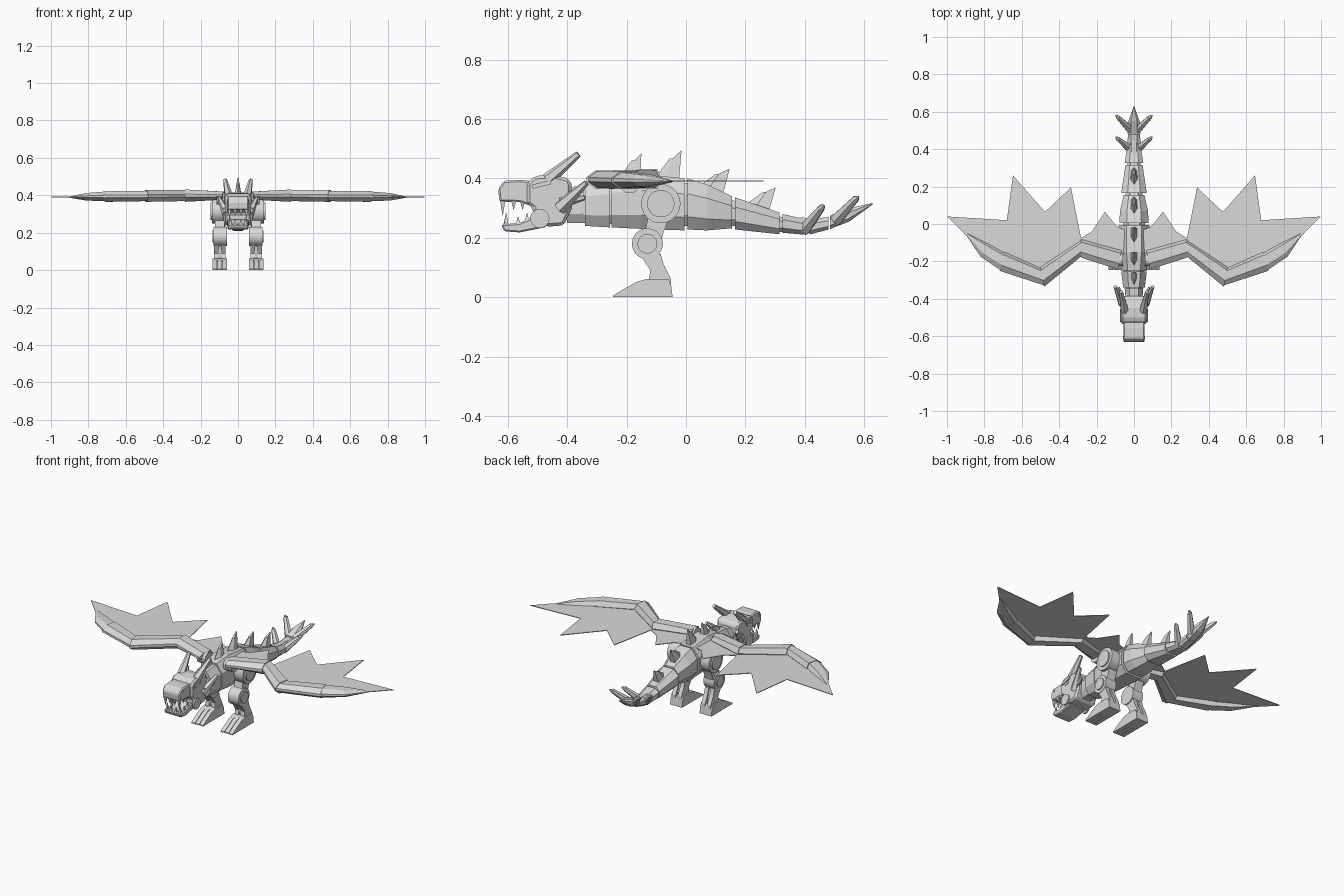
import bpy, bmesh, math
from mathutils import Vector

cube = bpy.data.objects.get("Cube")
if cube:
    bpy.data.objects.remove(cube, do_unlink=True)

grey = bpy.data.materials.new("light_grey")
grey.use_nodes = True
colour = (0.7, 0.7, 0.7, 1)
grey.diffuse_color = colour
grey.node_tree.nodes["Principled BSDF"].inputs["Base Color"].default_value = colour


def finish(name, bm, mirror=False, smooth=False, bevel=0):
    bmesh.ops.recalc_face_normals(bm, faces=bm.faces)
    mesh = bpy.data.meshes.new(name)
    bm.to_mesh(mesh)
    bm.free()
    mesh.materials.append(grey)
    ob = bpy.data.objects.new(name, mesh)
    bpy.context.collection.objects.link(ob)
    if bevel:
        mod = ob.modifiers.new("bevel", 'BEVEL')
        mod.width, mod.segments = bevel, 1
    if mirror:
        ob.modifiers.new("mirror", 'MIRROR').use_mirror_merge = False
    if smooth:
        bpy.ops.object.select_all(action='DESELECT')
        ob.select_set(True)
        bpy.context.view_layer.objects.active = ob
        bpy.ops.object.shade_smooth_by_angle()
    return ob


def loft(name, rings, **kw):
    """Skin a list of equal-length point rings and cap both ends."""
    bm = bmesh.new()
    rows = [[bm.verts.new(p) for p in ring] for ring in rings]
    n = len(rows[0])
    for a, b in zip(rows, rows[1:]):
        for i in range(n):
            j = (i + 1) % n
            bm.faces.new((a[i], a[j], b[j], b[i]))
    bm.faces.new(rows[0])
    bm.faces.new(rows[-1])
    return finish(name, bm, **kw)


def prism(name, profile, x0, x1, **kw):
    """Extrude a (y, z) side profile across x."""
    return loft(name, [[(x, y, z) for y, z in profile] for x in (x0, x1)], **kw)


def beam(name, a, b, r0, r1, sides=6, **kw):
    a, b = Vector(a), Vector(b)
    q = (b - a).to_track_quat('Z', 'Y')
    turn = [2 * math.pi * (i + 0.5) / sides for i in range(sides)]
    rings = [[c + q @ Vector((r * math.cos(t), r * math.sin(t), 0)) for t in turn]
             for c, r in ((a, r0), (b, r1))]
    return loft(name, rings, **kw)


def disc(name, x0, x1, y, z, r, **kw):
    return beam(name, (x0, y, z), (x1, y, z), r, r, 32, smooth=True, **kw)


def oct_ring(y, w, lo, hi, shear=0.0):
    """Chamfered body cross-section at depth y."""
    h, m = (hi - lo) / 2, (hi + lo) / 2
    pts = [(1, .4), (.5, 1), (-.5, 1), (-1, .4), (-1, -.5), (-.6, -1), (.6, -1), (1, -.5)]
    return [(w * u, y + shear * v, m + h * v) for u, v in pts]


def segment(name, *rings):
    return loft(name, [oct_ring(*r) for r in rings])


# Neck, body and tail: separate armoured segments over a thin core
segment("neck_collar", (-.40, .045, .25, .37), (-.345, .05, .25, .375))
segment("neck_segment", (-.34, .058, .24, .385), (-.255, .068, .235, .395))
segment("body", (-.25, .068, .235, .40), (-.15, .08, .23, .415), (-.005, .083, .225, .40))
segment("tail_segment_1", (.005, .078, .228, .40), (.07, .075, .225, .38), (.155, .055, .232, .34))
segment("tail_segment_2", (.165, .068, .228, .336), (.315, .046, .212, .285))
segment("tail_segment_3", (.325, .05, .217, .28), (.405, .038, .21, .262))
segment("tail_segment_4", (.415, .036, .211, .262), (.48, .032, .228, .27))
segment("tail_core", (-.36, .045, .25, .36), (0, .06, .24, .385), (.16, .045, .24, .325),
        (.32, .035, .22, .27), (.48, .022, .23, .265))
segment("tail_tip", (.485, .034, .23, .275), (.55, .03, .255, .30), (.628, .002, .312, .317))

# Tail barbs
for name, a, b in (("front", (.02, .40, .23), (.085, .455, .30)),
                   ("rear", (.02, .505, .26), (.085, .57, .33))):
    beam("tail_barb_" + name, a, b, .022, .013, mirror=True)
    beam("tail_barb_tip_" + name, b, Vector(b) + Vector((.012, .01, .008)), .013, .004, mirror=True)

# Dorsal fins: front base, back base, base height at each, swept tip
fins = [(-.34, -.27, .375, .38, -.255, .427), (-.225, -.155, .40, .40, -.15, .485),
        (-.105, -.025, .40, .39, -.015, .495), (.045, .12, .375, .345, .147, .433),
        (.205, .275, .315, .29, .302, .37)]
for i, (y0, y1, z0, z1, yt, zt) in enumerate(fins):
    my, mz = y0 + (yt - y0) * .55, z0 + (zt - z0) * .7
    base = [(0, y0, z0), (.02, y0 + .03, z0 - .01), (.02, y1, z1 - .015),
            (-.02, y1, z1 - .015), (-.02, y0 + .03, z0 - .01)]
    top = [(0, my, mz), (.007, my + .01, mz), (.003, yt, zt), (-.003, yt, zt), (-.007, my + .01, mz)]
    loft("dorsal_fin_%d" % (i + 1), [base, top])

# Head: skull, snout and lower jaw
prism("skull", [(-.535, .385), (-.51, .408), (-.45, .412), (-.395, .40), (-.385, .38),
                (-.385, .30), (-.41, .242), (-.47, .237), (-.515, .262), (-.515, .30),
                (-.535, .315)], -.07, .07, bevel=.01)
prism("snout", [(-.632, .365), (-.612, .392), (-.56, .395), (-.51, .39), (-.50, .30),
                (-.56, .32), (-.628, .322)], -.057, .057, bevel=.006)
prism("lower_jaw", [(-.622, .245), (-.612, .222), (-.56, .218), (-.47, .236), (-.48, .285),
                    (-.52, .268), (-.56, .25)], -.055, .055, bevel=.005)
disc("jaw_hinge", .066, .076, -.492, .265, .032, mirror=True)
prism("brow", [(-.52, .378), (-.455, .395), (-.455, .38), (-.515, .365)], .066, .076, mirror=True)
prism("eye", [(-.508, .362), (-.465, .374), (-.472, .356), (-.495, .353)], .066, .073, mirror=True)
prism("nostril", [(-.615, .375), (-.60, .38), (-.60, .365)], .055, .06, mirror=True)

# Teeth along the mouth sides and across the front
for y, size in ((-.617, .05), (-.58, .03), (-.55, .03)):
    beam("upper_tooth", (.045, y, .325), (.045, y, .325 - size), .012, .001, 4, mirror=True)
for y, size in ((-.605, .045), (-.565, .032), (-.535, .028)):
    z = .24 if y < -.55 else .255
    beam("lower_tooth", (.042, y, z), (.042, y, z + size), .012, .001, 4, mirror=True)
beam("front_upper_tooth", (.016, -.617, .325), (.016, -.617, .288), .012, .001, 4, mirror=True)
beam("front_lower_tooth", (.016, -.607, .24), (.016, -.607, .275), .012, .001, 4, mirror=True)

# Horns and swept cheek spikes
beam("horn", (.05, -.465, .395), (.069, -.362, .482), .024, .011, mirror=True)
beam("cheek_spike", (.06, -.425, .30), (.10, -.335, .385), .026, .01, mirror=True)
beam("lower_cheek_spike", (.06, -.42, .32), (.082, -.34, .335), .022, .008, mirror=True)

# Wing bones: each joint is back edge, front edge, half height and centre height
joints = [((.065, -.135), (.085, -.25), .024, .398), ((.283, -.082), (.283, -.18), .033, .398),
          ((.50, -.23), (.48, -.335), .031, .396), ((.69, -.15), (.718, -.25), .029, .394),
          ((.79, -.10), (.82, -.175), .02, .392), ((.905, -.043), (.908, -.045), .002, .39)]


def wing_ring(back, front, h, z, scale=1.0):
    b, f = Vector(back), Vector(front)
    spots = [(0, 0), (.15, 1), (.7, 1), (1, .25), (1, -.25), (.7, -1), (.15, -1)]
    return [(*(b.lerp(f, .5 + (t - .5) * scale)), z + h * v * scale) for t, v in spots]


for i, name in enumerate(("upper_arm", "forearm", "hand")):
    loft("wing_" + name, [wing_ring(*joints[i], .88), wing_ring(*joints[i + 1])], mirror=True)
loft("wing_finger", [wing_ring(*joints[3], .9), wing_ring(*joints[4]), wing_ring(*joints[5])],
     mirror=True)
disc("wing_shoulder", .06, .115, -.19, .385, .035, mirror=True)

# Wing membrane: thin sheet with a ragged trailing edge
outline = [(.05, -.16), (.05, -.03), (.09, -.015), (.155, .065), (.225, -.04), (.283, -.075),
           (.337, .195), (.476, .065), (.647, .26), (.68, .02), (.997, .04), (.90, -.06),
           (.71, -.20), (.49, -.28), (.283, -.13)]
loft("wing_membrane", [[(x, y, z) for x, y in outline] for z in (.389, .393)], mirror=True)

# Legs
disc("hip", .07, .138, -.085, .315, .066, mirror=True)
disc("hip_cap", .13, .146, -.085, .315, .046, mirror=True)
prism("thigh", [(-.125, .28), (-.06, .26), (-.075, .22), (-.09, .17), (-.16, .185), (-.135, .235)],
      .068, .122, mirror=True)
disc("knee", .06, .13, -.13, .18, .052, mirror=True)
disc("knee_cap", .128, .137, -.13, .18, .033, mirror=True)
shin = [(-.155, .145), (-.085, .145), (-.075, .11), (-.05, .06), (-.05, .03), (-.13, .03),
        (-.12, .09)]
for side, x in (("inner", .066), ("outer", .104)):
    prism("shin_" + side, shin, x, x + .024, mirror=True)
prism("shin_core", [(-.13, .15), (-.095, .15), (-.065, .04), (-.11, .04)], .085, .11, mirror=True)

# Feet: heel block and three sloping toes
prism("heel", [(-.14, 0), (-.045, 0), (-.05, .04), (-.06, .062), (-.13, .062), (-.15, .055)],
      .058, .136, mirror=True)
for i in range(3):
    x = .058 + i * .027
    prism("toe_%d" % (i + 1), [(-.247, 0), (-.13, 0), (-.13, .062), (-.165, .052), (-.205, .03),
                               (-.245, .006)], x, x + .024, mirror=True)
